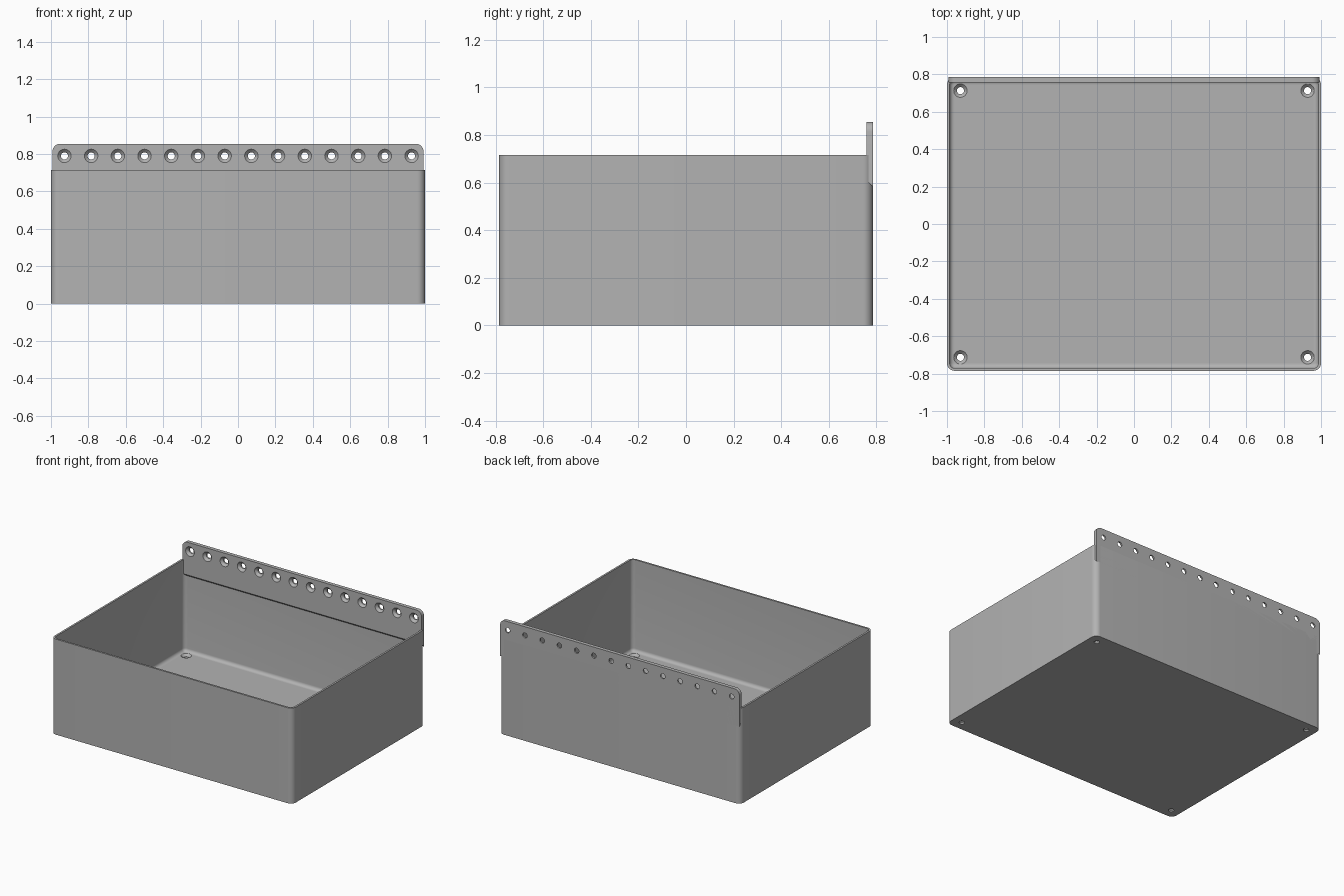
import bpy, bmesh, math
from mathutils import Matrix, Vector

cube = bpy.data.objects.get("Cube")
if cube:
    bpy.data.objects.remove(cube, do_unlink=True)

HALF_X, HALF_Y, HEIGHT = 1.0, 0.785, 0.715
WALL, FLOOR, CORNER, FILLET = 0.014, 0.028, 0.042, 0.025
PLATE_FRONT, PLATE_TOP, HOLE_X = 0.757, 0.855, 0.928

grey = bpy.data.materials.new("plain grey")
grey.use_nodes = True
colour = (0.45, 0.45, 0.45, 1)
grey.diffuse_color = colour
grey.node_tree.nodes["Principled BSDF"].inputs["Base Color"].default_value = colour


def make_object(name, bm):
    bmesh.ops.recalc_face_normals(bm, faces=bm.faces)
    mesh = bpy.data.meshes.new(name)
    bm.to_mesh(mesh)
    bm.free()
    mesh.materials.append(grey)
    obj = bpy.data.objects.new(name, mesh)
    bpy.context.collection.objects.link(obj)
    return obj


def arc(cx, cy, radius, start, steps=8):
    """Quarter circle of points, counter-clockwise from a start angle."""
    angles = [start + math.pi / 2 * i / steps for i in range(steps + 1)]
    return [(cx + radius * math.cos(a), cy + radius * math.sin(a)) for a in angles]


def rounded_ring(bm, inset, z):
    """Rounded rectangle of vertices, inset from the outer wall."""
    radius = max(CORNER - inset, 0.003)
    x, y = HALF_X - inset - radius, HALF_Y - inset - radius
    corners = [(x, y), (-x, y), (-x, -y), (x, -y)]
    points = [p for i, (cx, cy) in enumerate(corners)
              for p in arc(cx, cy, radius, i * math.pi / 2)]
    return [bm.verts.new((px, py, z)) for px, py in points]


def cut_countersunk(obj, centres, axis, depth):
    """Drill countersunk holes; axis points out of the wide side."""
    profile = [(0.019, -depth - 0.02), (0.019, -0.017), (0.036, 0), (0.036, 0.02)]
    turn = Vector((0, 0, 1)).rotation_difference(Vector(axis)).to_matrix().to_4x4()
    bm = bmesh.new()
    for centre in centres:
        place = Matrix.Translation(centre) @ turn
        rings = []
        for r, z in profile:
            ring = bmesh.ops.create_circle(
                bm, segments=32, radius=r, matrix=place @ Matrix.Translation((0, 0, z)))
            rings.append(ring["verts"])
        for a, b in zip(rings, rings[1:]):
            for i in range(32):
                j = (i + 1) % 32
                bm.faces.new((a[i], a[j], b[j], b[i]))
        bm.faces.new(rings[0])
        bm.faces.new(rings[-1])
    cutter = make_object("hole_cutter", bm)
    cutter.hide_render = True
    mod = obj.modifiers.new("holes", "BOOLEAN")
    mod.operation, mod.solver, mod.object = "DIFFERENCE", "EXACT", cutter
    bpy.context.view_layer.objects.active = obj
    bpy.ops.object.modifier_apply(modifier=mod.name)
    bpy.data.objects.remove(cutter, do_unlink=True)


def smooth(obj):
    bpy.ops.object.select_all(action="DESELECT")
    obj.select_set(True)
    bpy.context.view_layer.objects.active = obj
    bpy.ops.object.shade_smooth_by_angle(angle=math.radians(30))


# Open bin: outer wall, rim, inner wall and filleted floor
bm = bmesh.new()
levels = [(0, 0), (0, HEIGHT), (WALL, HEIGHT)]
for i in range(7):
    a = math.pi / 2 * i / 6
    levels.append((WALL + FILLET * (1 - math.cos(a)), FLOOR + FILLET * (1 - math.sin(a))))
rings = [rounded_ring(bm, inset, z) for inset, z in levels]
for low, high in zip(rings, rings[1:]):
    for i in range(len(low)):
        j = (i + 1) % len(low)
        bm.faces.new((low[i], low[j], high[j], high[i]))
bm.faces.new(rings[0])
bm.faces.new(rings[-1])
bin_body = make_object("bin_body", bm)
cut_countersunk(bin_body, [(x, y, FLOOR) for x in (-HOLE_X, HOLE_X) for y in (-0.713, 0.713)],
                (0, 0, 1), FLOOR)
smooth(bin_body)

# Rear mounting plate: rounded top corners, sloped underside
bm = bmesh.new()
half, radius = 0.992, 0.042
top = (arc(half - radius, PLATE_TOP - radius, radius, 0)
       + arc(radius - half, PLATE_TOP - radius, radius, math.pi / 2))
sides = []
for y, bottom in ((PLATE_FRONT, 0.61), (HALF_Y, 0.582)):
    outline = [(half, bottom)] + top + [(-half, bottom)]
    sides.append([bm.verts.new((x, y, z)) for x, z in outline])
    bm.faces.new(sides[-1])
for i in range(len(sides[0])):
    j = (i + 1) % len(sides[0])
    bm.faces.new((sides[0][i], sides[0][j], sides[1][j], sides[1][i]))
plate = make_object("mounting_plate", bm)
cut_countersunk(plate, [(-HOLE_X + 2 * HOLE_X * i / 13, PLATE_FRONT, 0.79) for i in range(14)],
                (0, -1, 0), HALF_Y - PLATE_FRONT)
smooth(plate)
